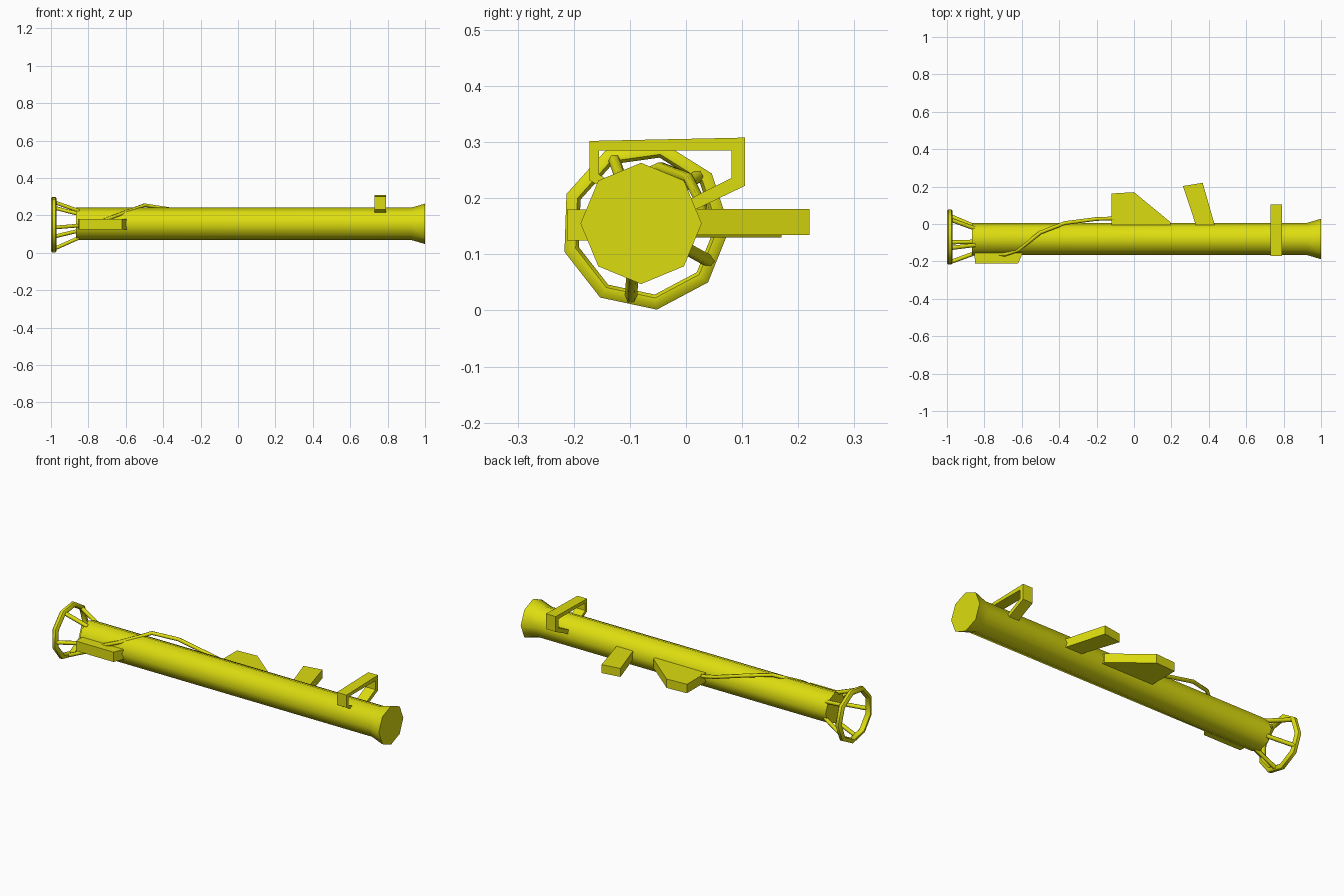
import bpy, bmesh
from math import cos, sin, radians, pi
from mathutils import Vector

if "Cube" in bpy.data.objects:
    bpy.data.objects.remove(bpy.data.objects["Cube"])

CY, CZ = -0.08, 0.155          # tube axis
paint = bpy.data.materials.new("yellow paint")
paint.diffuse_color = (0.72, 0.72, 0.005, 1)
paint.use_nodes = True
paint.node_tree.nodes["Principled BSDF"].inputs["Base Color"].default_value = paint.diffuse_color


def make(name, verts, faces, smooth=None):
    me = bpy.data.meshes.new(name)
    me.from_pydata(verts, [], faces)
    bm = bmesh.new()
    bm.from_mesh(me)
    bmesh.ops.recalc_face_normals(bm, faces=bm.faces)
    bm.to_mesh(me)
    bm.free()
    me.materials.append(paint)
    ob = bpy.data.objects.new(name, me)
    bpy.context.collection.objects.link(ob)
    if smooth:
        bpy.ops.object.select_all(action='DESELECT')
        ob.select_set(True)
        bpy.context.view_layer.objects.active = ob
        bpy.ops.object.shade_smooth_by_angle(angle=radians(smooth))
    return ob


def loft(name, rings, closed=False, smooth=None):
    """Skin equal-sized rings, capping the ends unless closed."""
    n, m = len(rings[0]), len(rings)
    verts = [p for r in rings for p in r]
    faces = []
    for i in range(m if closed else m - 1):
        a, b = i * n, ((i + 1) % m) * n
        faces += [(a + j, a + (j + 1) % n, b + (j + 1) % n, b + j) for j in range(n)]
    if not closed:
        faces += [tuple(range(n)), tuple(range((m - 1) * n, m * n))]
    return make(name, verts, faces, smooth)


def circle(x, r, n, start=0, cy=CY, cz=CZ):
    return [(x, cy + r * cos(radians(start) + 2 * pi * k / n),
             cz + r * sin(radians(start) + 2 * pi * k / n)) for k in range(n)]


def rod(name, pts, r, n=6):
    pts = [Vector(p) for p in pts]
    rings = []
    for i, p in enumerate(pts):
        d = (pts[min(i + 1, len(pts) - 1)] - pts[max(i - 1, 0)]).normalized()
        u = d.cross(Vector((0, 0, 1))).normalized()
        v = d.cross(u)
        rings.append([p + r * (cos(2 * pi * k / n) * u + sin(2 * pi * k / n) * v)
                      for k in range(n)])
    return loft(name, rings, smooth=65)


def slab(name, outline, z0, z1):
    return loft(name, [[(x, y, z) for x, y in outline] for z in (z0, z1)])


# launch tube with flared muzzle
loft("launch_tube", [circle(x, r, 8) for x, r in
                     ((-0.865, 0.086), (0.925, 0.086), (1.0, 0.108))], smooth=50)

# rear guard ring: nine sides with a bevelled section
section = ((-1, 0.130), (-1, 0.142), (-0.993, 0.151), (-0.977, 0.151),
           (-0.97, 0.142), (-0.97, 0.130), (-0.977, 0.124), (-0.993, 0.124))
ring = []
for k in range(9):
    a = radians(-82 + 40 * k)
    ring.append([(x, -0.073 + r * cos(a), 0.151 + r * sin(a)) for x, r in section])
loft("rear_guard_ring", ring, closed=True, smooth=50)

# five struts holding the ring
for k in range(5):
    a = radians(43 + 72 * k)
    rod(f"ring_strut_{k + 1}",
        [(-0.98, -0.073 + 0.131 * cos(a), 0.151 + 0.131 * sin(a)),
         (-0.85, CY + 0.076 * cos(a), CZ + 0.076 * sin(a))], 0.011)

# side box, shoulder stock and hand grip
slab("side_box", [(-0.855, -0.12), (-0.85, -0.212), (-0.62, -0.212), (-0.58, -0.12)],
     0.125, 0.18)
slab("shoulder_stock", [(-0.12, -0.05), (-0.12, 0.163), (0.0, 0.17), (0.195, 0.01),
                        (0.195, -0.05)], 0.13, 0.18)
slab("hand_grip", [(0.345, -0.05), (0.262, 0.203), (0.367, 0.22), (0.43, 0.0),
                   (0.43, -0.05)], 0.134, 0.181)

# firing cable wrapping over the tube
rod("firing_cable", [(-0.76, -0.16, 0.155), (-0.69, -0.163, 0.185), (-0.62, -0.14, 0.21),
                     (-0.5, -0.045, 0.255), (-0.37, 0.005, 0.235),
                     (-0.2, 0.027, 0.19), (-0.1, 0.03, 0.17)], 0.01)

# sight frame: bent band swept along x
outer = [(-0.10, 0.19), (-0.172, 0.232), (-0.172, 0.302), (0.105, 0.308),
         (0.105, 0.222), (-0.02, 0.162)]
inner = [(-0.09, 0.205), (-0.155, 0.242), (-0.155, 0.285), (0.081, 0.285),
         (0.081, 0.236), (-0.03, 0.18)]
loft("sight_frame", [[(0.73, *o), (0.79, *o), (0.79, *i), (0.73, *i)]
                     for o, i in zip(outer, inner)])
